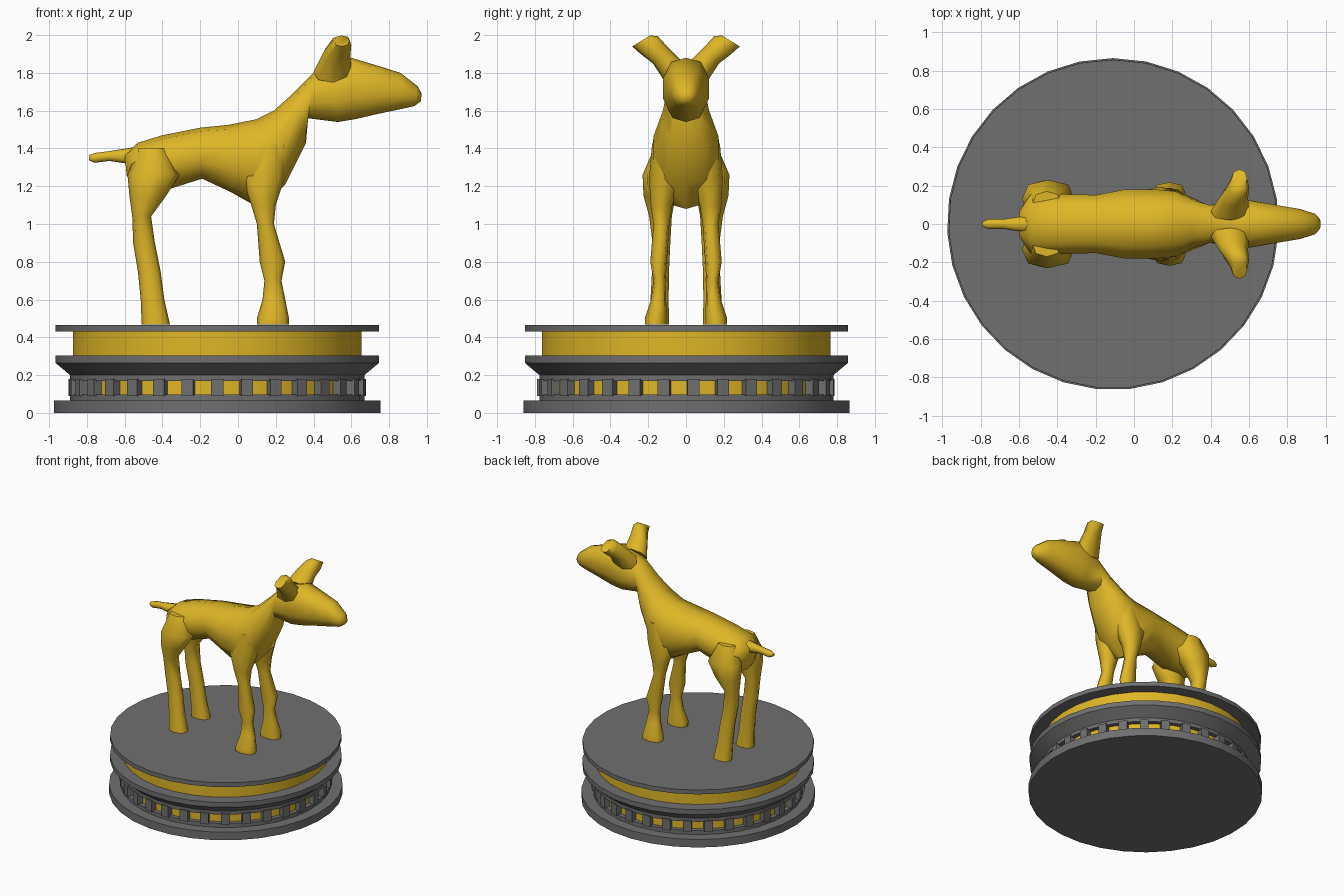
import bpy
import bmesh
import math
from mathutils import Vector, Matrix

cube = bpy.data.objects.get("Cube")
if cube:
    bpy.data.objects.remove(cube, do_unlink=True)

BASE_X = -0.11
SIDES = 31


def make_material(name, colour):
    mat = bpy.data.materials.new(name)
    mat.use_nodes = True
    mat.diffuse_color = colour
    mat.node_tree.nodes["Principled BSDF"].inputs["Base Color"].default_value = colour
    return mat


gold = make_material("gold", (0.74, 0.47, 0.02, 1))
grey = make_material("dark grey", (0.16, 0.16, 0.16, 1))


def finish(name, bm, mat, angle, mirrored=False):
    """Turn a bmesh into a shaded object, optionally mirrored across y."""
    bmesh.ops.recalc_face_normals(bm, faces=bm.faces)
    mesh = bpy.data.meshes.new(name)
    bm.to_mesh(mesh)
    bm.free()
    mesh.materials.append(mat)
    obj = bpy.data.objects.new(name, mesh)
    bpy.context.collection.objects.link(obj)
    bpy.ops.object.select_all(action="DESELECT")
    obj.select_set(True)
    bpy.context.view_layer.objects.active = obj
    bpy.ops.object.shade_smooth_by_angle(angle=math.radians(angle))
    if mirrored:
        mirror = obj.modifiers.new("Mirror", "MIRROR")
        mirror.use_axis = (False, True, False)
        mirror.use_mirror_merge = False
    return obj


def skin_rings(rings):
    """Bridge a list of closed rings of points and cap both ends."""
    bm = bmesh.new()
    loops = [[bm.verts.new(p) for p in ring] for ring in rings]
    count = len(loops[0])
    for a, b in zip(loops, loops[1:]):
        for i in range(count):
            j = (i + 1) % count
            bm.faces.new((a[i], a[j], b[j], b[i]))
    bm.faces.new(loops[0])
    bm.faces.new(loops[-1])
    return bm


def loft(name, sections, count=10, mirrored=False, angle=60):
    """Each section is an oval: two opposite points and a half-width vector."""
    rings = []
    for p, q, half in sections:
        p, q, half = Vector(p), Vector(q), Vector(half)
        centre, axis = (p + q) / 2, (p - q) / 2
        ring = []
        for i in range(count):
            a = math.tau * i / count
            c, s = math.cos(a), math.sin(a)
            # slightly squared oval
            fill = (abs(c) ** 2.5 + abs(s) ** 2.5) ** (-1 / 2.5)
            ring.append(centre + axis * c * fill + half * s * fill)
        rings.append(ring)
    return finish(name, skin_rings(rings), gold, angle, mirrored)


def lathe(name, profile, mat):
    rings = []
    for r, z in profile:
        angles = [math.tau * (i + 0.5) / SIDES - math.pi / 2 for i in range(SIDES)]
        rings.append([(BASE_X + r * math.cos(a), r * math.sin(a), z) for a in angles])
    return finish(name, skin_rings(rings), mat, 35)


# Round pedestal
lathe("pedestal_foot", [(0.865, 0), (0.865, 0.065)], grey)
lathe("lower_rail", [(0.78, 0.06), (0.78, 0.098)], grey)
lathe("window_core", [(0.745, 0.06), (0.745, 0.18)], gold)
lathe("flared_band", [(0.78, 0.17), (0.78, 0.2), (0.858, 0.265), (0.858, 0.305)], grey)
lathe("gold_band", [(0.765, 0.3), (0.765, 0.435)], gold)
lathe("top_disc", [(0.857, 0.43), (0.857, 0.465)], grey)

# Bars between the small windows
bm = bmesh.new()
for i in range(SIDES):
    turn = Matrix.Rotation(math.tau * i / SIDES - math.pi / 2, 4, "Z")
    place = Matrix.Translation((BASE_X, 0, 0.135)) @ turn @ Matrix.Translation((0.76, 0, 0))
    bmesh.ops.create_cube(bm, size=1, matrix=place @ Matrix.Diagonal((0.056, 0.064, 0.09, 1)))
finish("window_bars", bm, grey, 35)

# Torso, neck and head: top x, top z, bottom x, bottom z, half width
body = [
    (-0.6, 1.37, -0.59, 1.26, 0.07),
    (-0.53, 1.43, -0.55, 1.17, 0.16),
    (-0.4, 1.47, -0.38, 1.18, 0.16),
    (-0.2, 1.51, -0.19, 1.24, 0.155),
    (-0.05, 1.525, -0.04, 1.17, 0.185),
    (0.1, 1.555, 0.12, 1.08, 0.185),
    (0.19, 1.6, 0.25, 1.21, 0.175),
    (0.29, 1.69, 0.36, 1.43, 0.125),
    (0.41, 1.81, 0.37, 1.56, 0.1),
    (0.5, 1.85, 0.53, 1.54, 0.115),
    (0.6, 1.88, 0.62, 1.555, 0.125),
    (0.75, 1.835, 0.75, 1.585, 0.1),
    (0.86, 1.8, 0.87, 1.61, 0.08),
    (0.95, 1.73, 0.935, 1.625, 0.055),
    (0.972, 1.69, 0.968, 1.65, 0.025),
]
loft("body_and_head", [((a, 0, b), (c, 0, d), (0, w, 0)) for a, b, c, d, w in body])


# Legs: height, back x, front x, centre y, half width
def leg_pair(name, rows):
    loft(name, [((a, y, z), (b, y, z), (0, w, 0)) for z, a, b, y, w in rows],
         count=8, mirrored=True)


leg_pair("hind_legs", [
    (1.4, -0.53, -0.38, 0.1, 0.07),
    (1.26, -0.585, -0.31, 0.13, 0.1),
    (1.15, -0.575, -0.38, 0.14, 0.085),
    (1.04, -0.56, -0.46, 0.135, 0.06),
    (0.9, -0.555, -0.44, 0.13, 0.047),
    (0.75, -0.53, -0.41, 0.135, 0.045),
    (0.6, -0.515, -0.39, 0.14, 0.048),
    (0.468, -0.51, -0.36, 0.145, 0.055),
])
leg_pair("front_legs", [
    (1.42, 0.08, 0.27, 0.1, 0.08),
    (1.25, 0.02, 0.25, 0.11, 0.085),
    (1.1, 0.07, 0.2, 0.13, 0.058),
    (1.0, 0.1, 0.19, 0.13, 0.042),
    (0.8, 0.115, 0.25, 0.145, 0.044),
    (0.7, 0.14, 0.23, 0.14, 0.032),
    (0.6, 0.13, 0.25, 0.145, 0.04),
    (0.5, 0.1, 0.27, 0.16, 0.058),
    (0.468, 0.1, 0.27, 0.16, 0.058),
])

# Ears: centre x, half length, inner y and z, outer y and z
ears = [
    (0.5, 0.1, 0.02, 1.86, 0.11, 1.75),
    (0.52, 0.075, 0.1, 1.94, 0.175, 1.85),
    (0.545, 0.055, 0.15, 1.995, 0.24, 1.9),
    (0.55, 0.04, 0.19, 1.998, 0.285, 1.94),
]
loft("ears", [((x, a, b), (x, c, d), (h, 0, 0)) for x, h, a, b, c, d in ears],
     count=8, mirrored=True)

# Tail: x, centre z, radius
tail = [(-0.56, 1.36, 0.045), (-0.68, 1.36, 0.026), (-0.76, 1.35, 0.026), (-0.79, 1.35, 0.012)]
loft("tail", [((x, 0, z + r), (x, 0, z - r), (0, r, 0)) for x, z, r in tail], count=8)
